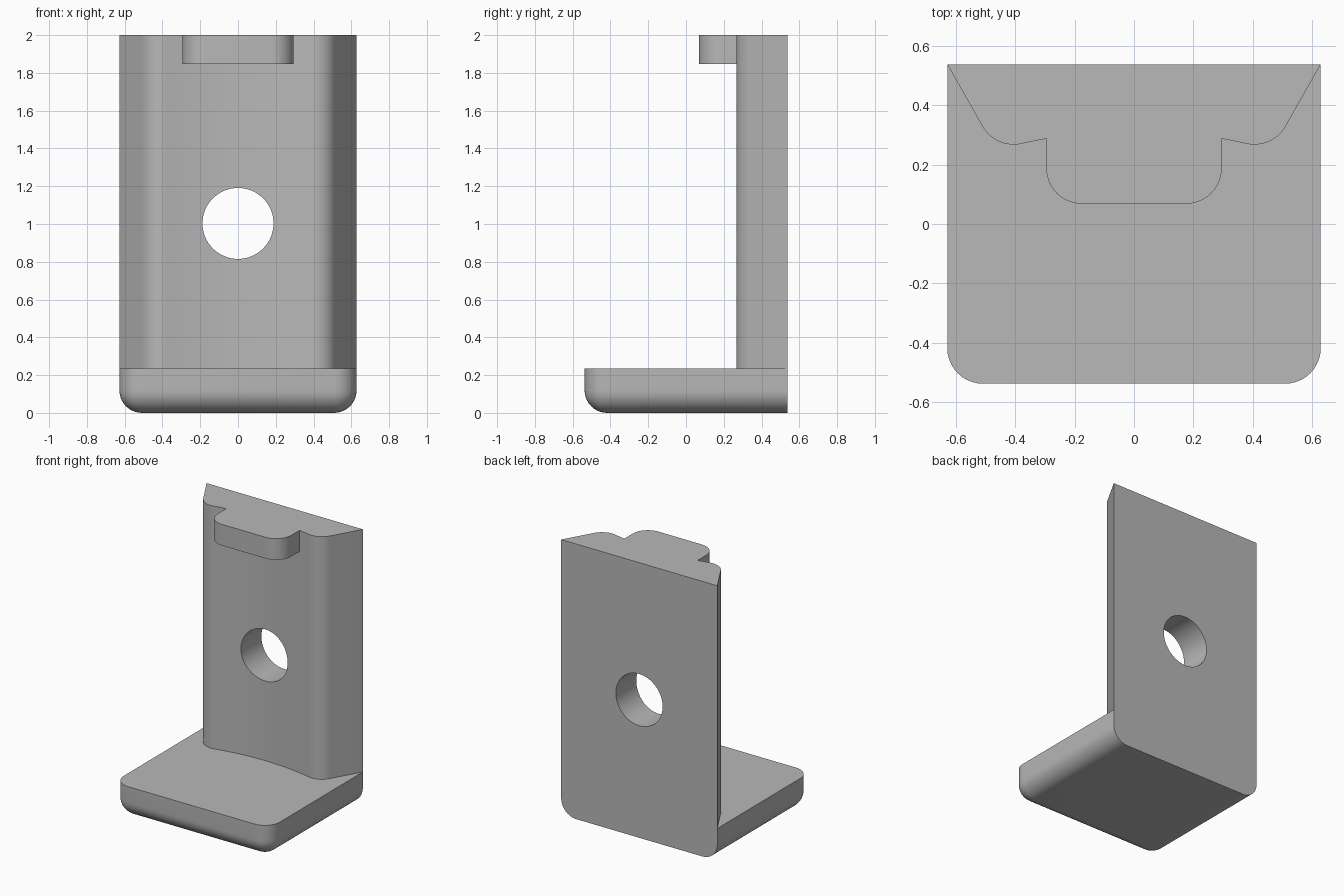
import bpy
import bmesh
from math import cos, sin, pi, radians, sqrt

if "Cube" in bpy.data.objects:
    bpy.data.objects.remove(bpy.data.objects["Cube"])

HALF_W, BACK, FRONT = 0.628, 0.537, -0.537
BASE_TOP, TOP = 0.236, 2.0
R = 0.12

grey = bpy.data.materials.new("plain grey")
grey.use_nodes = True
colour = (0.48, 0.48, 0.48, 1)
grey.diffuse_color = colour
grey.node_tree.nodes["Principled BSDF"].inputs["Base Color"].default_value = colour


def finish(bm, name):
    bmesh.ops.recalc_face_normals(bm, faces=bm.faces)
    mesh = bpy.data.meshes.new(name)
    bm.to_mesh(mesh)
    bm.free()
    mesh.materials.append(grey)
    obj = bpy.data.objects.new(name, mesh)
    bpy.context.collection.objects.link(obj)
    return obj


def prism(name, outline, z0, z1):
    bm = bmesh.new()
    face = bm.faces.new([bm.verts.new((x, y, z0)) for x, y in outline])
    new = bmesh.ops.extrude_face_region(bm, geom=[face])["geom"]
    verts = [v for v in new if isinstance(v, bmesh.types.BMVert)]
    bmesh.ops.translate(bm, verts=verts, vec=(0, 0, z1 - z0))
    return finish(bm, name)


def arc(cx, cy, r, a0, a1, n=12):
    angles = [radians(a0 + (a1 - a0) * i / n) for i in range(n + 1)]
    return [(cx + r * cos(a), cy + r * sin(a)) for a in angles]


def mirrored(half):
    return half + [(-x, y) for x, y in reversed(half) if abs(x) > 1e-6]


def combine(target, other, operation):
    mod = target.modifiers.new(operation.title(), 'BOOLEAN')
    mod.operation = operation
    mod.solver = 'EXACT'
    mod.object = other
    bpy.ops.object.select_all(action='DESELECT')
    bpy.context.view_layer.objects.active = target
    target.select_set(True)
    bpy.ops.object.modifier_apply(modifier=mod.name)
    bpy.data.objects.remove(other)


# Base block, rounded at the front corners and along the bottom except the back
bm = bmesh.new()
bmesh.ops.create_cube(bm, size=1)
for v in bm.verts:
    v.co.x *= 2 * HALF_W
    v.co.y *= 2 * BACK
    v.co.z = (v.co.z + 0.5) * BASE_TOP
rounded = []
for e in bm.edges:
    mid = (e.verts[0].co + e.verts[1].co) / 2
    low = mid.z < 0.01 and mid.y < BACK - 0.01
    front_corner = mid.y < FRONT + 0.01 and abs(mid.x) > HALF_W - 0.01
    if low or front_corner:
        rounded.append(e)
bmesh.ops.bevel(bm, geom=rounded, offset=R, segments=10, profile=0.5,
                affect='EDGES', clamp_overlap=False)
bracket = finish(bm, "bracket")

# Upright wall: slanted sides, rounded shoulders, shallow hollow front
hollow_r = 1.7
shoulder = arc(0.405, 0.387, R, -30, -103)
sx, sy = shoulder[-1]
hollow_y = sy - sqrt(hollow_r ** 2 - sx ** 2)
hollow = []
for i in range(1, 11):
    x = sx * (1 - i / 10)
    hollow.append((x, hollow_y + sqrt(hollow_r ** 2 - x ** 2)))
wall = prism("wall", mirrored([(HALF_W, BACK)] + shoulder + hollow), BASE_TOP, TOP)

# Top catch with rounded front corners
tab_w, tab_y = 0.295, 0.068
corner = arc(tab_w - R, tab_y + R, R, 0, -90)
catch = prism("catch", mirrored([(tab_w, 0.42)] + corner), 1.846, TOP)

# Through hole
bm = bmesh.new()
bmesh.ops.create_cone(bm, cap_ends=True, segments=64, radius1=0.188,
                      radius2=0.188, depth=2)
for v in bm.verts:
    v.co = (v.co.x, v.co.z + 0.4, v.co.y + 1.003)
hole = finish(bm, "hole_cutter")
hole.hide_render = True

combine(wall, catch, 'UNION')
combine(wall, hole, 'DIFFERENCE')
combine(bracket, wall, 'UNION')

# Smooth curves, sharp corners
bpy.ops.object.shade_smooth_by_angle(angle=pi / 6)
